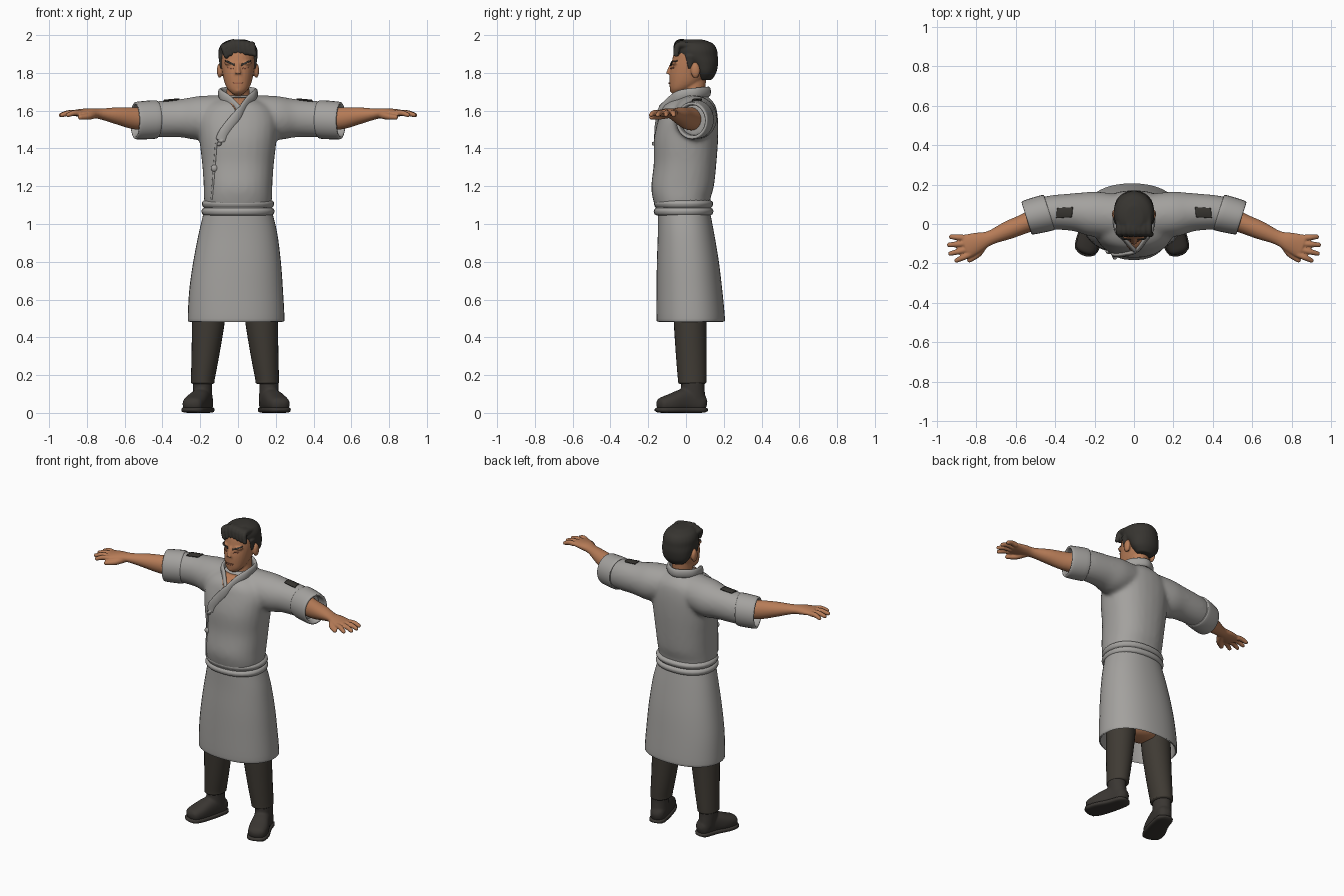
import bpy, bmesh, math, random
from mathutils import Vector, Matrix
from mathutils.bvhtree import BVHTree

random.seed(4)
cube = bpy.data.objects.get("Cube")
if cube:
    bpy.data.objects.remove(cube)
X, Y, Z = Vector((1, 0, 0)), Vector((0, 1, 0)), Vector((0, 0, 1))


def material(name, *rgb):
    m = bpy.data.materials.new(name)
    m.use_nodes = True
    m.diffuse_color = (*rgb, 1)
    m.node_tree.nodes["Principled BSDF"].inputs["Base Color"].default_value = (*rgb, 1)
    return m


CLOTH = material("grey cloth", .37, .36, .345)
SKIN = material("skin", .47, .2, .095)
LIP = material("lip", .36, .13, .07)
HAIR = material("dark hair", .038, .035, .03)
TROUSER = material("dark trousers", .05, .043, .034)
LEATHER = material("shoe leather", .042, .037, .032)


def mir(rings, s, shift=0):
    return [(q[0] * s + shift, *q[1:]) for q in rings]


def loft(bm, rings, p=1.0, axis=None, n=28, dome=0.0, k=4):
    """Skin smooth rings (x, y, z, half width, half height) along their path."""
    r = [Vector(q) for q in rings]
    pts = []
    for i in range(len(r) - 1):
        a, b, c, d = r[max(i - 1, 0)], r[i], r[i + 1], r[min(i + 2, len(r) - 1)]
        for j in range(k):
            t = j / k
            pts.append((b * 2 + (c - a) * t + (a * 2 - b * 5 + c * 4 - d) * t * t
                        + (b * 3 - a - c * 3 + d) * t ** 3) * .5)
    pts.append(r[-1])
    frames = []
    for i, q in enumerate(pts):
        step = pts[min(i + 1, len(pts) - 1)] - pts[max(i - 1, 0)]
        tan = Vector(axis or step[:3]).normalized()
        frames.append((Vector(q[:3]), tan, q[3], q[4]))
    if dome:
        def cap(frame, sign):
            c, t, a, b = frame
            return [(c + t * sign * min(a, b) * dome * h, t,
                     a * math.sqrt(1 - h * h), b * math.sqrt(1 - h * h)) for h in (.5, .87, .98)]
        frames = cap(frames[0], -1)[::-1] + frames + cap(frames[-1], 1)
    loops = []
    for c, tan, a, b in frames:
        side = tan.cross(Z).normalized() if abs(tan.z) < .95 else X
        up = side.cross(tan)
        loop = []
        for i in range(n):
            u, v = math.cos(math.tau * i / n), math.sin(math.tau * i / n)
            u, v = (math.copysign(abs(w) ** p, w) for w in (u, v))
            loop.append(bm.verts.new(c + side * a * u + up * b * v))
        loops.append(loop)
    for lo, hi in zip(loops, loops[1:]):
        for i in range(n):
            j = (i + 1) % n
            bm.faces.new((lo[i], lo[j], hi[j], hi[i]))
    bm.faces.new(loops[0][::-1])
    bm.faces.new(loops[-1])


def ball(bm, centre, radii):
    bmesh.ops.create_uvsphere(bm, u_segments=20, v_segments=12, radius=1,
                              matrix=Matrix.LocRotScale(Vector(centre), None, Vector(radii)))


def finish(name, bm, mat, voxel=0, smooth=3):
    """Turn a bmesh into an object; a voxel size fuses its pieces together."""
    bmesh.ops.recalc_face_normals(bm, faces=bm.faces)
    mesh = bpy.data.meshes.new(name)
    bm.to_mesh(mesh)
    bm.free()
    mesh.materials.append(mat)
    ob = bpy.data.objects.new(name, mesh)
    bpy.context.collection.objects.link(ob)
    if voxel:
        mod = ob.modifiers.new("fuse", "REMESH")
        mod.mode, mod.voxel_size, mod.use_smooth_shade = "VOXEL", voxel, True
        mod = ob.modifiers.new("soften", "SMOOTH")
        mod.factor, mod.iterations = .5, smooth
    else:
        bpy.ops.object.select_all(action="DESELECT")
        ob.select_set(True)
        bpy.context.view_layer.objects.active = ob
        bpy.ops.object.shade_smooth_by_angle(angle=math.radians(50))
    return ob


def part(name, rings, mat, **options):
    bm = bmesh.new()
    loft(bm, rings, **options)
    return finish(name, bm, mat)


def surface(ob):
    return BVHTree.FromObject(ob, bpy.context.evaluated_depsgraph_get())


def drop(tree, point, direction):
    point = Vector(point)
    hit = tree.ray_cast(point - direction * .5, direction)[0]
    return hit or point


def plate(name, tree, corners, direction, mat, res=8):
    """Thin plate laid onto a surface between four corners."""
    a, b, c, d = map(Vector, corners)
    bm = bmesh.new()
    bmesh.ops.create_grid(bm, x_segments=res, y_segments=res, size=.5)
    for v in bm.verts:
        u, w = v.co.x + .5, v.co.y + .5
        v.co = drop(tree, a.lerp(b, u).lerp(d.lerp(c, u), w), direction) - direction * .003
    ob = finish(name, bm, mat)
    mod = ob.modifiers.new("thickness", "SOLIDIFY")
    mod.thickness, mod.offset = .006, 0


# Coat body and sleeves, fused
bm = bmesh.new()
loft(bm, [(0, -.015, 1.06, .172, .138), (0, -.023, 1.13, .18, .152), (0, -.018, 1.2, .182, .166),
          (0, -.005, 1.32, .19, .166), (0, 0, 1.45, .205, .17), (0, .012, 1.56, .21, .157),
          (0, .02, 1.63, .165, .135), (0, .037, 1.68, .07, .075)], p=.88, axis=Z)
for s in (1, -1):
    loft(bm, mir([(.05, .035, 1.585, .11, .1), (.2, .05, 1.562, .115, .116), (.3, .06, 1.56, .097, .102),
                  (.42, .058, 1.555, .087, .096), (.5, .042, 1.55, .082, .09)], s))
coat = finish("coat_body", bm, CLOTH, .012, 8)
coat_tree = surface(coat)

# Neckline, crossed collar, overlap edge and button
plate("chest_skin", coat_tree, [(-.06, -.1, 1.668), (.06, -.1, 1.668), (0, -.1, 1.6), (-.01, -.1, 1.6)], Y, SKIN)
collar = [(0, -.125, 1.605), (-.05, -.1, 1.655), (-.088, -.03, 1.682), (-.085, .06, 1.695), (0, .12, 1.7),
          (.085, .06, 1.695), (.088, -.03, 1.682), (.055, -.1, 1.65), (.01, -.14, 1.59), (-.04, -.15, 1.53),
          (-.08, -.16, 1.475), (-.1, -.16, 1.42)]
hug = [drop(coat_tree, q, Y) if q[1] < -.05 else Vector(q) for q in collar]
part("collar", [(*q, .012, .027) for q in hug], CLOTH, k=6, dome=.6)
edge = [drop(coat_tree, (-.115 - i * .006, -.16, 1.43 - i * .075), Y) for i in range(5)]
part("coat_edge", [(*q, .006, .006) for q in edge], CLOTH, n=10)
bm = bmesh.new()
ball(bm, drop(coat_tree, (-.125, -.16, 1.295), Y), (.019, .014, .019))
finish("coat_button", bm, CLOTH)

# Waist band with two rolls
part("waist_band", [(0, -.013, z, .18 + g, .145 + g) for z, g in
                    ((1.045, -.005), (1.052, .008), (1.068, .013), (1.08, .008), (1.086, 0),
                     (1.093, .007), (1.108, .012), (1.12, .006), (1.128, -.008))], CLOTH, p=.9, axis=Z)

# Apron skirt, open below
part("apron_skirt", [(-.01, .01, .85, .2, .14), (-.01, .022, .62, .23, .156), (-.01, .025, .495, .242, .168),
                     (-.01, .025, .487, .25, .175), (-.01, .025, .5, .256, .181), (-.01, .018, .65, .248, .174),
                     (-.005, .01, .8, .232, .164), (0, 0, .95, .208, .149), (0, -.01, 1.06, .182, .138)],
     CLOTH, p=.9, axis=Z, n=40)
part("hips", [(-.01, .03, .56, .12, .08), (-.01, .02, .8, .14, .1)], SKIN, axis=Z, dome=.4)

for s, side in ((1, "left"), (-1, "right")):
    # Rolled sleeve cuff
    part(side + "_cuff", mir([(.43, .058, 1.553, .086, .093), (.44, .057, 1.553, .094, .102),
                              (.53, .034, 1.548, .09, .1), (.545, .029, 1.548, .082, .093),
                              (.535, .032, 1.548, .072, .082), (.47, .045, 1.55, .068, .078)], s),
         CLOTH, axis=(.95 * s, -.3, 0))
    # Dark shoulder patch
    plate(side + "_sleeve_patch", coat_tree,
          [(s * x, y, 1.6) for x, y in ((.31, .085), (.39, .08), (.395, .03), (.315, .035))], -Z, HAIR)
    # Forearm, palm, fingers and thumb, fused
    bm = bmesh.new()
    loft(bm, mir([(.45, .045, 1.555, .058, .062), (.55, .004, 1.56, .05, .058), (.64, -.032, 1.573, .046, .045),
                  (.73, -.07, 1.583, .036, .028), (.79, -.092, 1.588, .05, .025),
                  (.855, -.115, 1.588, .062, .018)], s), dome=.5)
    for base, tip in (((.865, -.07), (.928, -.065)), ((.858, -.1), (.938, -.106)),
                      ((.85, -.13), (.932, -.15)), ((.835, -.155), (.9, -.185))):
        mid = [(u + v) / 2 for u, v in zip(base, tip)]
        loft(bm, mir([(*base, 1.587, .016, .016), (*mid, 1.588, .015, .015), (*tip, 1.577, .012, .012)], s), n=14, dome=1)
    loft(bm, mir([(.76, -.1, 1.58, .022, .022), (.79, -.15, 1.57, .018, .018),
                  (.835, -.183, 1.565, .013, .013)], s), n=14, dome=1)
    finish(side + "_arm", bm, SKIN, .005, 2)
    # Trouser leg
    part(side + "_trouser_leg", mir([(.133, .022, .62, .09, .088), (.14, .022, .49, .087, .087),
                                     (.157, .028, .3, .073, .081), (.17, .033, .18, .063, .076),
                                     (.171, .033, .16, .062, .074), (.171, .033, .153, .052, .064)], s, -.016),
         TROUSER, axis=Z)
    # Shoe and sole
    foot = [(.165, .075, .05, .046, .05), (.185, 0, .064, .052, .064),
            (.215, -.075, .052, .06, .05), (.232, -.122, .044, .055, .04)]
    bm = bmesh.new()
    loft(bm, mir(foot, s, -.01), p=.8, dome=.8)
    loft(bm, mir([(.172, .04, .06, .05, .066), (.176, .036, .13, .051, .062), (.176, .036, .17, .052, .062)], s, -.012),
         axis=Z)
    finish(side + "_shoe", bm, LEATHER, .007, 4)
    part(side + "_sole", mir([(x, y, .016, a + .006, .016) for x, y, z, a, b in foot], s, -.01),
         LEATHER, p=.6, dome=2.6)

# Head, neck, nose and ears, fused
bm = bmesh.new()
loft(bm, [(0, -.045, 1.695, .035, .032), (0, -.027, 1.715, .056, .058), (0, -.002, 1.75, .072, .086),
          (0, .018, 1.8, .083, .105), (0, .035, 1.86, .09, .11), (0, .042, 1.92, .086, .1),
          (0, .045, 1.955, .055, .065)], p=.92, axis=Z, dome=.4)
loft(bm, [(0, .02, 1.62, .075, .085), (0, .036, 1.68, .062, .066), (0, .045, 1.78, .058, .062)], axis=Z)
loft(bm, [(0, -.066, 1.855, .012, .016), (0, -.084, 1.815, .013, .016), (0, -.093, 1.788, .019, .017)], axis=Z, dome=.6)
ball(bm, (0, -.068, 1.71), (.026, .018, .018))
for s in (1, -1):
    ball(bm, (s * .097, .05, 1.812), (.015, .025, .04))
    ball(bm, (s * .04, -.058, 1.852), (.034, .02, .011))
head = finish("head", bm, SKIN, .006, 3)
head_tree = surface(head)

# Brows, eyes and mouth
for s, side in ((1, "left"), (-1, "right")):
    plate(side + "_brow", head_tree, [(s * x, -.07, z) for x, z in
                                      ((.018, 1.848), (.066, 1.866), (.066, 1.859), (.018, 1.837))], Y, HAIR)
    plate(side + "_eye", head_tree, [(s * x, -.07, z) for x, z in
                                     ((.024, 1.826), (.054, 1.83), (.054, 1.824), (.024, 1.82))], Y, LIP)
plate("mouth", head_tree, [(-.026, -.08, 1.75), (.026, -.08, 1.75), (.02, -.08, 1.741), (-.02, -.08, 1.741)], Y, LIP)

# Swept hair: cap, sideburns and overlapping locks
bm = bmesh.new()
loft(bm, [(0, .1, 1.765, .055, .038), (0, .1, 1.8, .086, .06), (0, .087, 1.85, .098, .083),
          (0, .06, 1.89, .103, .108), (0, .052, 1.925, .102, .111), (0, .046, 1.955, .085, .097),
          (0, .035, 1.973, .05, .065)], axis=Z, dome=.1)
for s in (1, -1):
    loft(bm, [(s * .087, .02, 1.825, .008, .01), (s * .092, .025, 1.89, .012, .03)], axis=Z, dome=.5)
for i in range(7):
    x = -.075 + i * .025
    h = 1.975 - 4 * x * x + random.uniform(-.008, .006)
    loft(bm, [(x + .012, -.052, h - .06, .013, .016), (x, -.042, h - .012, .018, .018),
              (x * .95, .015, h - .012, .02, .018), (x * .9, .08, h - .02, .02, .018),
              (x * .8, .13, h - .06, .012, .012)], n=14, dome=1)
finish("hair", bm, HAIR, .006, 2)
